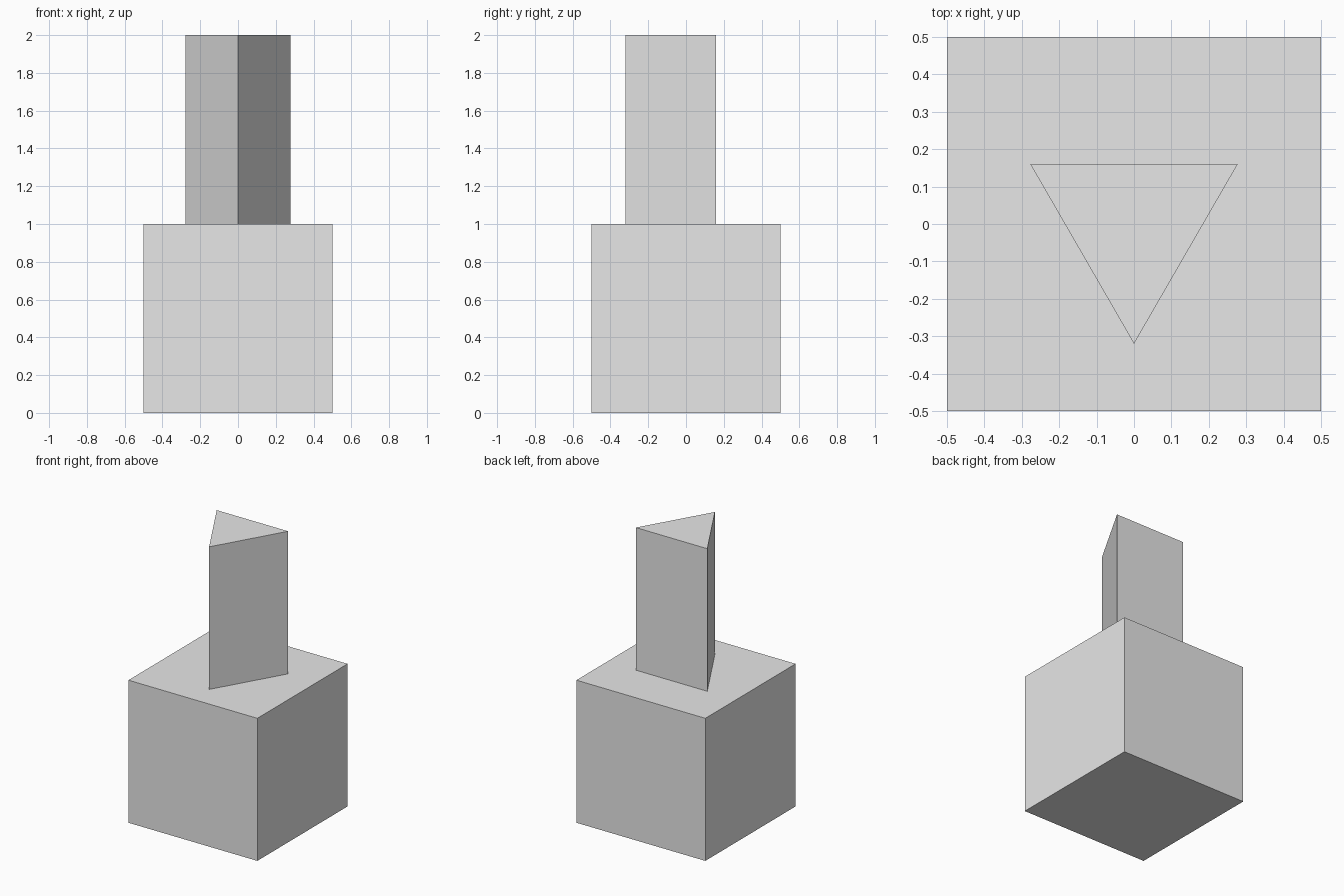
import bpy
import math

cube = bpy.data.objects.get("Cube")
if cube:
    bpy.data.objects.remove(cube, do_unlink=True)

# One plain grey for everything
GREY = (0.8, 0.8, 0.8, 1.0)
grey = bpy.data.materials.new("light grey")
grey.use_nodes = True
grey.diffuse_color = GREY
bsdf = next(n for n in grey.node_tree.nodes if n.type == 'BSDF_PRINCIPLED')
bsdf.inputs["Base Color"].default_value = GREY


def finish(name):
    obj = bpy.context.object
    obj.name = obj.data.name = name
    obj.data.materials.append(grey)
    return obj


# Square base block
bpy.ops.mesh.primitive_cube_add(size=1, location=(0, 0, 0.5))
finish("base_block")

# Three-sided column standing on the block, one edge facing the front
bpy.ops.mesh.primitive_cylinder_add(vertices=3, radius=0.32, depth=1, location=(0, 0, 1.5))
column = finish("triangular_column")
front_angle = -math.pi / 2
first = column.data.vertices[0].co
turn = front_angle - math.atan2(first.y, first.x)
column.rotation_euler.z = turn
